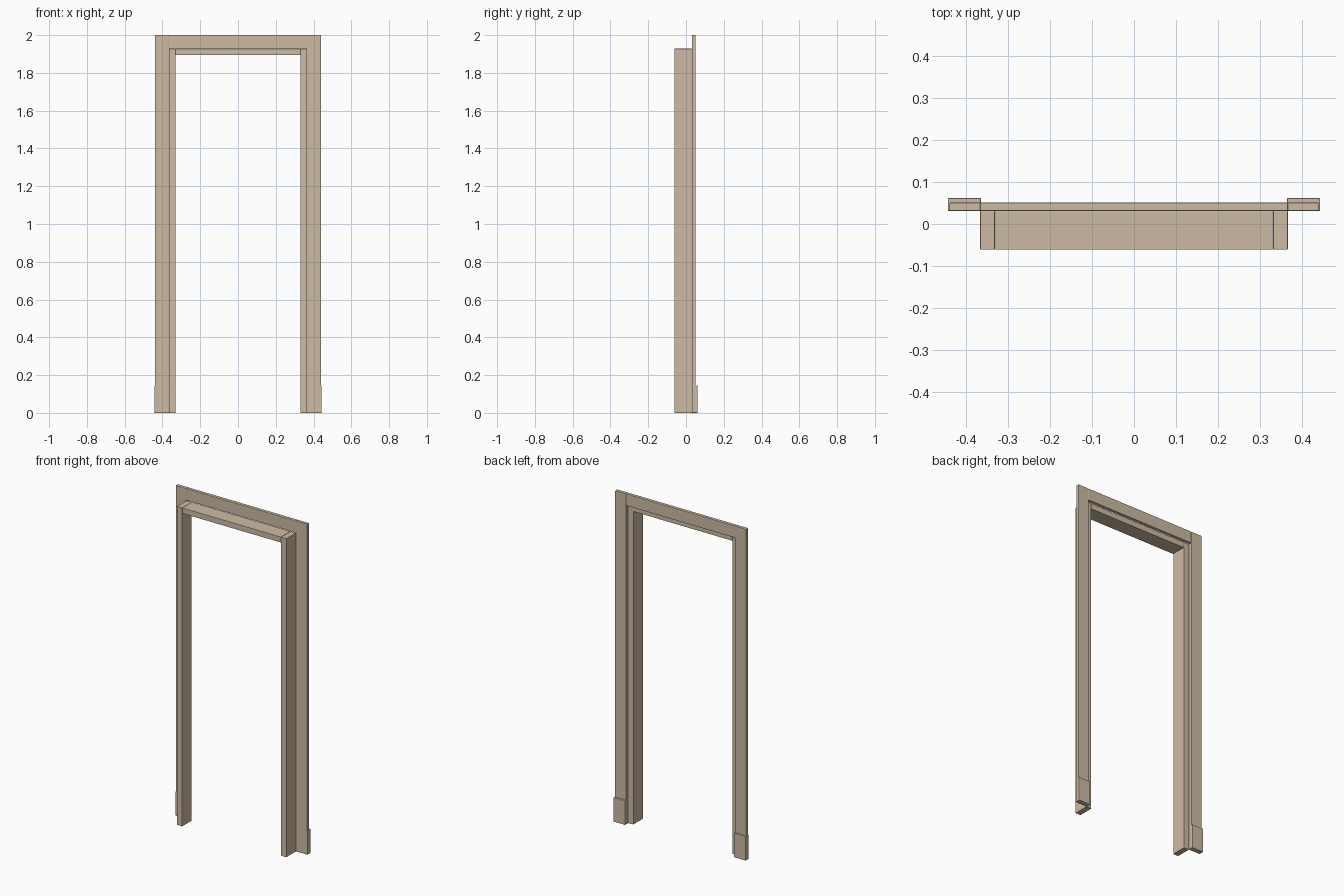
import bpy
import bmesh

if "Cube" in bpy.data.objects:
    bpy.data.objects.remove(bpy.data.objects["Cube"])

paint = bpy.data.materials.new("warm_beige_paint")
paint.diffuse_color = (0.61, 0.50, 0.37, 1)
paint.use_nodes = True
paint.node_tree.nodes["Principled BSDF"].inputs["Base Color"].default_value = paint.diffuse_color


def box(name, x, y, z, bevel):
    """Box from (min, max) ranges, with slightly eased edges."""
    bm = bmesh.new()
    bmesh.ops.create_cube(bm, size=1)
    for v in bm.verts:
        v.co = [r[0] if c < 0 else r[1] for c, r in zip(v.co, (x, y, z))]
    mesh = bpy.data.meshes.new(name)
    bm.to_mesh(mesh)
    bm.free()
    mesh.materials.append(paint)
    ob = bpy.data.objects.new(name, mesh)
    bpy.context.collection.objects.link(ob)
    mod = ob.modifiers.new("eased_edges", 'BEVEL')
    mod.width = bevel
    mod.segments = 2
    return ob


def pair(name, x, y, z, bevel):
    """Left and right copies of a box."""
    box("right_" + name, x, y, z, bevel)
    box("left_" + name, (-x[1], -x[0]), y, z, bevel)


LINING_Y = (-0.061, 0.031)   # depth of the frame lining
TRIM_Y = (0.031, 0.051)      # depth of the architrave

# frame lining
pair("jamb", (0.331, 0.366), LINING_Y, (0, 1.928), 0.0015)
box("head_lining", (-0.330, 0.330), LINING_Y, (1.894, 1.928), 0.0015)

# architrave on the back face
pair("architrave", (0.366, 0.439), TRIM_Y, (0, 2.0), 0.002)
box("head_architrave", (-0.366, 0.366), TRIM_Y, (1.928, 2.0), 0.002)

# plinth blocks at the feet of the architrave
pair("plinth_block", (0.364, 0.443), (0.031, 0.062), (0, 0.146), 0.003)
